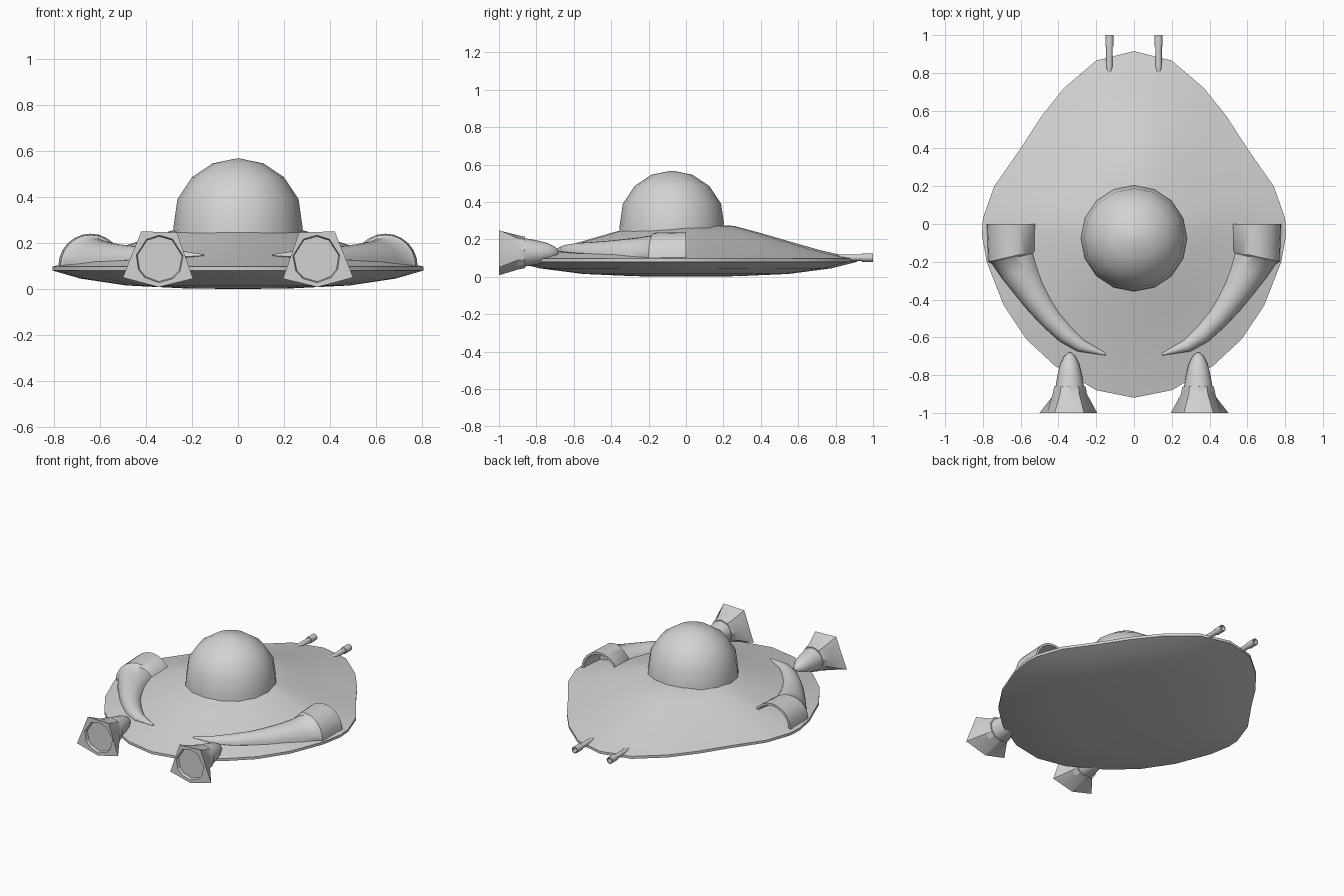
import bpy, bmesh, math
from mathutils import Vector

cube = bpy.data.objects.get("Cube")
if cube:
    bpy.data.objects.remove(cube, do_unlink=True)

grey = bpy.data.materials.new("plain_grey")
grey.use_nodes = True
grey.diffuse_color = (0.65, 0.65, 0.65, 1)
grey.node_tree.nodes["Principled BSDF"].inputs["Base Color"].default_value = grey.diffuse_color


def loft(name, rings, angle=40, mirror=False):
    """Join rings of equal point count into a closed solid."""
    bm = bmesh.new()
    loops = [[bm.verts.new(p) for p in ring] for ring in rings]
    n = len(loops[0])
    for a, b in zip(loops, loops[1:]):
        for i in range(n):
            j = (i + 1) % n
            bm.faces.new((a[i], a[j], b[j], b[i]))
    bm.faces.new(loops[0])
    bm.faces.new(loops[-1])
    bmesh.ops.recalc_face_normals(bm, faces=bm.faces)
    mesh = bpy.data.meshes.new(name)
    bm.to_mesh(mesh)
    bm.free()
    mesh.materials.append(grey)
    obj = bpy.data.objects.new(name, mesh)
    bpy.context.collection.objects.link(obj)
    bpy.ops.object.select_all(action='DESELECT')
    obj.select_set(True)
    bpy.context.view_layer.objects.active = obj
    bpy.ops.object.shade_smooth_by_angle(angle=math.radians(angle))
    if mirror:
        obj.modifiers.new("Mirror", 'MIRROR').use_mirror_merge = False
    return obj


def circle(n, r, offset=0):
    return [(r * math.cos(math.tau * (i + offset) / n),
             r * math.sin(math.tau * (i + offset) / n)) for i in range(n)]


def along_y(x, z, profile, n):
    """Rings of a turned part whose axis runs along y."""
    return [[(x + a, y, z + b) for a, b in circle(n, r)] for y, r in profile]


# Saucer hull: one plan outline scaled through a height profile
half = [(0.2, 0.865), (0.37, 0.72), (0.49, 0.57), (0.6, 0.4), (0.74, 0.2),
        (0.8, 0.03), (0.805, -0.06), (0.78, -0.2), (0.69, -0.43),
        (0.57, -0.61), (0.42, -0.75), (0.2, -0.88)]
outline = [(0, 0.915)] + half + [(0, -0.92)] + [(-x, y) for x, y in reversed(half)]
hull_profile = [(0.05, 0.282), (0.28, 0.272), (0.42, 0.238), (0.57, 0.198),
                (0.78, 0.143), (1, 0.097), (1, 0.08), (0.85, 0.045),
                (0.6, 0.015), (0.3, 0.003), (0.05, 0)]
loft("hull", [[(x * s, y * s, z) for x, y in outline] for s, z in hull_profile], 50)

# Cockpit dome
dome_profile = [(0.285, 0.2), (0.28, 0.27), (0.263, 0.39), (0.2, 0.485),
                (0.11, 0.545), (0.01, 0.566)]
loft("cockpit_dome", [[(x, y - 0.075, z) for x, y in circle(16, r)]
                      for r, z in dome_profile], 60)

# Curved intake horns with hollow mouths; columns: x, y, z, radius, heading
horn_path = [(0.64, -0.15, 0.1, 0.11, 0), (0.64, 0, 0.1, 0.125, 0),
             (0.64, 0, 0.1, 0.14, 0), (0.64, -0.17, 0.1, 0.135, -13),
             (0.635, -0.18, 0.1, 0.122, -14), (0.6, -0.25, 0.105, 0.105, -23),
             (0.55, -0.34, 0.115, 0.085, -30), (0.5, -0.42, 0.12, 0.072, -34),
             (0.44, -0.5, 0.125, 0.06, -39), (0.36, -0.585, 0.13, 0.05, -46),
             (0.28, -0.645, 0.135, 0.035, -57), (0.15, -0.69, 0.145, 0.006, -72)]
horn_rings = []
for x, y, z, r, deg in horn_path:
    c, s = math.cos(math.radians(deg)), math.sin(math.radians(deg))
    horn_rings.append([(x + a * c, y + a * s, z + (b if b > 0 else b * 0.15))
                       for a, b in circle(24, r)])
loft("intake_horns", horn_rings, 40, True)

# Engines: rounded body and five-cornered flared nozzle
ex, ez = 0.34, 0.13
body_profile = [(-0.87, 0.077), (-0.8, 0.065), (-0.74, 0.05), (-0.7, 0.03), (-0.68, 0.006)]
loft("engine_bodies", along_y(ex, ez, body_profile, 16), 45, True)

corners = [Vector(p) for p in [(0.5, 0.05), (0.42, 0.25), (0.265, 0.245),
                               (0.195, 0.045), (0.345, 0.008)]]
flare = []
for i, p in enumerate(corners):
    flare += [p, (p + corners[(i + 1) % 5]) / 2]


def nozzle_ring(y, r):
    """Round ring whose points line up with the flare corners."""
    mid = Vector((ex, ez))
    return [(ex + d.x * r, y, ez + d.y * r) for d in [(p - mid).normalized() for p in flare]]


loft("engine_nozzles", [nozzle_ring(-0.86, 0.084), nozzle_ring(-0.9, 0.092),
                        [(p.x, -1, p.y) for p in flare],
                        nozzle_ring(-1, 0.103), nozzle_ring(-0.98, 0.098)], 25, True)

# Twin guns with thicker hollow muzzles
gun_profile = [(0.77, 0.004), (0.79, 0.013), (0.83, 0.017), (0.94, 0.017),
               (0.94, 0.022), (1, 0.022), (1, 0.016), (0.96, 0.016)]
loft("guns", along_y(0.13, 0.102, gun_profile, 12), 40, True)
